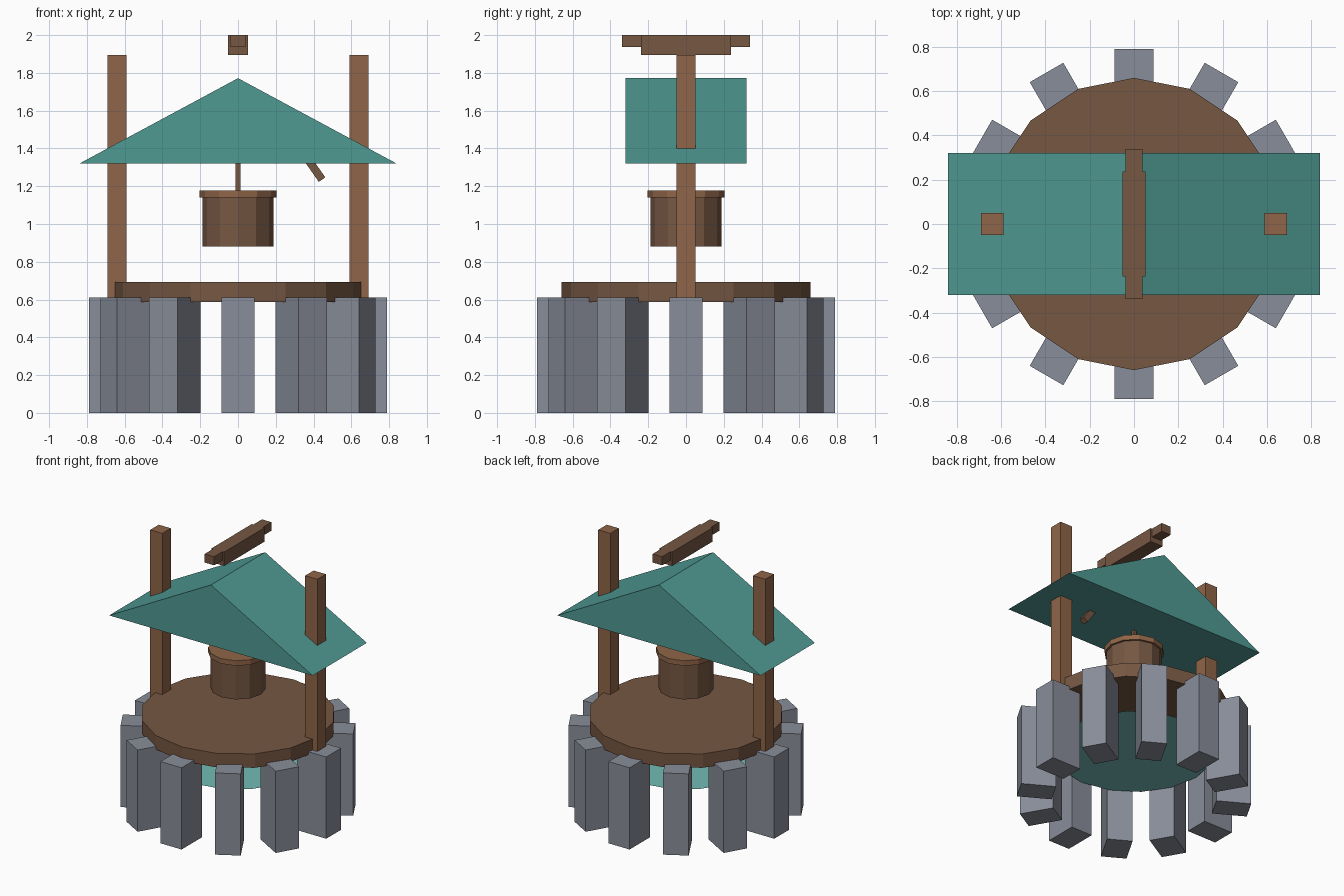
import bpy, bmesh, math
from mathutils import Matrix, Vector

if "Cube" in bpy.data.objects:
    bpy.data.objects.remove(bpy.data.objects["Cube"])


def material(name, rgb):
    m = bpy.data.materials.new(name)
    m.diffuse_color = (*rgb, 1)
    m.use_nodes = True
    m.node_tree.nodes["Principled BSDF"].inputs["Base Color"].default_value = m.diffuse_color
    return m


STONE = material("stone", (0.25, 0.27, 0.32))
WOOD = material("light_wood", (0.28, 0.13, 0.065))
DARK = material("dark_wood", (0.18, 0.095, 0.055))
TEAL = material("roof_teal", (0.08, 0.32, 0.29))
WATER = material("water_teal", (0.17, 0.50, 0.46))


def finish(name, bm, mat):
    bmesh.ops.recalc_face_normals(bm, faces=bm.faces)
    me = bpy.data.meshes.new(name)
    bm.to_mesh(me)
    bm.free()
    me.materials.append(mat)
    ob = bpy.data.objects.new(name, me)
    bpy.context.collection.objects.link(ob)
    return ob


def box(name, centre, size, mat, rot=Matrix.Identity(4)):
    bm = bmesh.new()
    bmesh.ops.create_cube(bm, size=1, matrix=Matrix.Translation(centre) @ rot
                          @ Matrix.Diagonal((*size, 1)))
    return finish(name, bm, mat)


def drum(name, radius, z0, z1, sides, mat):
    bm = bmesh.new()
    turn = Matrix.Rotation(math.pi / 2, 4, 'Z')
    bmesh.ops.create_cone(bm, cap_ends=True, segments=sides, radius1=radius,
                          radius2=radius, depth=z1 - z0,
                          matrix=Matrix.Translation((0, 0, (z0 + z1) / 2)) @ turn)
    return finish(name, bm, mat)


# ring of upright wall stones
for i in range(12):
    a = i * math.tau / 12
    box(f"wall_stone_{i + 1}", (0.67 * math.cos(a), 0.67 * math.sin(a), 0.305),
        (0.24, 0.175, 0.61), STONE, Matrix.Rotation(a, 4, 'Z'))

# wooden rim slab and flat water surface
drum("well_rim", 0.66, 0.588, 0.692, 16, DARK)
bm = bmesh.new()
bmesh.ops.create_circle(bm, cap_ends=True, segments=16, radius=0.55,
                        matrix=Matrix.Translation((0, 0, 0.38)))
finish("water", bm, WATER)

# posts
for side, s in (("left", -1), ("right", 1)):
    box(f"{side}_post", (s * 0.64, 0, 1.248), (0.1, 0.1, 1.296), WOOD)

# solid gable roof
bm = bmesh.new()
gable = bm.faces.new([bm.verts.new((x, -0.32, z))
                      for x, z in ((-0.84, 1.32), (0.84, 1.32), (0, 1.772))])
ext = bmesh.ops.extrude_face_region(bm, geom=[gable], use_keep_orig=True)
bmesh.ops.translate(bm, vec=(0, 0.64, 0),
                    verts=[v for v in ext["geom"] if isinstance(v, bmesh.types.BMVert)])
finish("roof", bm, TEAL)

# top beam with narrower ends
box("top_beam", (0, 0, 1.948), (0.104, 0.475, 0.104), DARK)
for side, s in (("front", -1), ("back", 1)):
    box(f"{side}_beam_end", (0, s * 0.286, 1.968), (0.078, 0.104, 0.064), DARK)

# bucket, its rim and the rope
drum("bucket", 0.188, 0.882, 1.145, 12, DARK)
drum("bucket_rim", 0.203, 1.14, 1.178, 12, WOOD)
box("rope", (0, 0, 1.34), (0.024, 0.024, 0.34), DARK)

# slanted crank handle hanging out of the roof
tilt = math.radians(-35)
down = Vector((math.sin(-tilt), 0, -math.cos(tilt)))
box("crank_handle", Vector((0.445, 0, 1.235)) - down * 0.1, (0.042, 0.045, 0.2),
    DARK, Matrix.Rotation(-tilt, 4, 'Y') @ Matrix.Rotation(2 * tilt, 4, 'Y'))
